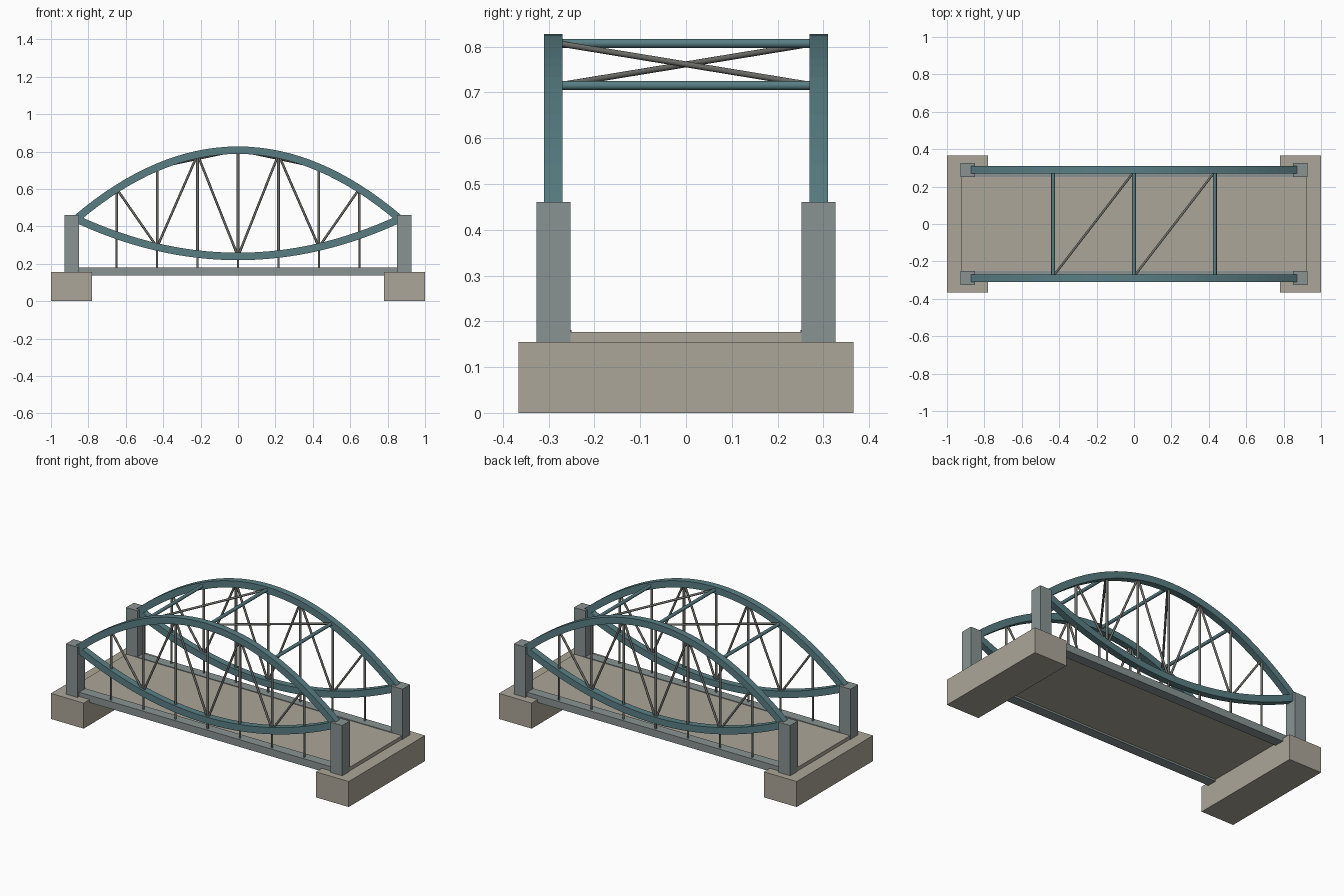
import bpy, bmesh
from mathutils import Vector

if "Cube" in bpy.data.objects:
    bpy.data.objects.remove(bpy.data.objects["Cube"])

HALF, Y_ARCH = 0.865, 0.29
PANEL = HALF / 4


def material(name, rgb):
    m = bpy.data.materials.new(name)
    m.diffuse_color = (*rgb, 1)
    m.use_nodes = True
    m.node_tree.nodes["Principled BSDF"].inputs["Base Color"].default_value = m.diffuse_color
    return m


TEAL = material("teal_steel", (0.10, 0.21, 0.23))
STEEL = material("grey_steel", (0.25, 0.29, 0.29))
ROD = material("rod_steel", (0.15, 0.15, 0.14))
STONE = material("stone", (0.41, 0.38, 0.32))


def make(name, bm, mat):
    bmesh.ops.recalc_face_normals(bm, faces=bm.faces)
    me = bpy.data.meshes.new(name)
    bm.to_mesh(me)
    bm.free()
    ob = bpy.data.objects.new(name, me)
    bpy.context.collection.objects.link(ob)
    me.materials.append(mat)
    return ob


def box(name, x0, x1, y0, y1, z0, z1, mat):
    bm = bmesh.new()
    bmesh.ops.create_cube(bm, size=1)
    for v in bm.verts:
        v.co = Vector(((x0 + x1) / 2 + v.co.x * (x1 - x0),
                       (y0 + y1) / 2 + v.co.y * (y1 - y0),
                       (z0 + z1) / 2 + v.co.z * (z1 - z0)))
    return make(name, bm, mat)


def rod(name, a, b, r, mat, sides=10):
    a, b = Vector(a), Vector(b)
    bm = bmesh.new()
    bmesh.ops.create_cone(bm, cap_ends=True, segments=sides, radius1=r, radius2=r, depth=(b - a).length)
    rot = (b - a).to_track_quat('Z', 'Y')
    for v in bm.verts:
        v.co = rot @ v.co + (a + b) / 2
    for f in bm.faces:
        f.smooth = len(f.verts) == 4
    return make(name, bm, mat)


def upper(x):
    return 0.44 + 0.367 * (1 - (x / HALF) ** 2)


def lower(x):
    return 0.44 - 0.201 * (1 - (x / HALF) ** 2)


def chord(name, curve, y, width=0.04, thick=0.04, n=32):
    # rectangular section swept along a parabola
    bm = bmesh.new()
    rings = []
    for i in range(n + 1):
        x = -HALF + 2 * HALF * i / n
        slope = (curve(x + 1e-3) - curve(x - 1e-3)) / 2e-3
        nrm = Vector((-slope, 0, 1)).normalized() * thick / 2
        c = Vector((x, y, curve(x)))
        side = Vector((0, width / 2, 0))
        rings.append([bm.verts.new(p) for p in
                      (c + nrm + side, c + nrm - side, c - nrm - side, c - nrm + side)])
    for p, q in zip(rings, rings[1:]):
        for k in range(4):
            bm.faces.new((p[k], p[k - 1], q[k - 1], q[k]))
    bm.faces.new(rings[0])
    bm.faces.new(rings[-1])
    return make(name, bm, TEAL)


# deck slab
box("deck", -0.925, 0.925, -0.252, 0.252, 0.148, 0.177, STONE)

# abutments and portal posts
for s in (-1, 1):
    box("abutment", *sorted((s * 0.78, s * 1.0)), -0.366, 0.366, 0, 0.155, STONE)
    for t in (-1, 1):
        box("post", *sorted((s * 0.85, s * 0.928)), *sorted((t * 0.252, t * 0.326)), 0.15, 0.46, STEEL)

# side trusses
for t in (-1, 1):
    y = t * Y_ARCH
    box("edge_beam", -0.865, 0.865, *sorted((t * 0.25, t * 0.31)), 0.137, 0.181, STEEL)
    chord("upper_chord", upper, y)
    chord("lower_chord", lower, y)
    for i in range(-3, 4):
        x = i * PANEL
        rod("vertical", (x, y, lower(x)), (x, y, upper(x)), 0.0075, ROD)
        rod("hanger", (x, y, 0.16), (x, y, lower(x)), 0.006, ROD)
    # zigzag diagonals: odd nodes on top, even nodes below
    for i in range(-3, 3):
        xa, xb = i * PANEL, (i + 1) * PANEL
        za, zb = (upper(xa), lower(xb)) if i % 2 else (lower(xa), upper(xb))
        rod("diagonal", (xa, y, za), (xb, y, zb), 0.0065, ROD)

# overhead struts and sway bracing
for i in (-2, 0, 2):
    x = i * PANEL
    rod("cross_strut", (x, -Y_ARCH, upper(x)), (x, Y_ARCH, upper(x)), 0.01, TEAL, 12)
for i in (-2, 0):
    xa, xb = i * PANEL, (i + 2) * PANEL
    rod("sway_brace", (xa, -Y_ARCH + 0.01, upper(xa)), (xb, Y_ARCH - 0.01, upper(xb)), 0.0065, ROD)
